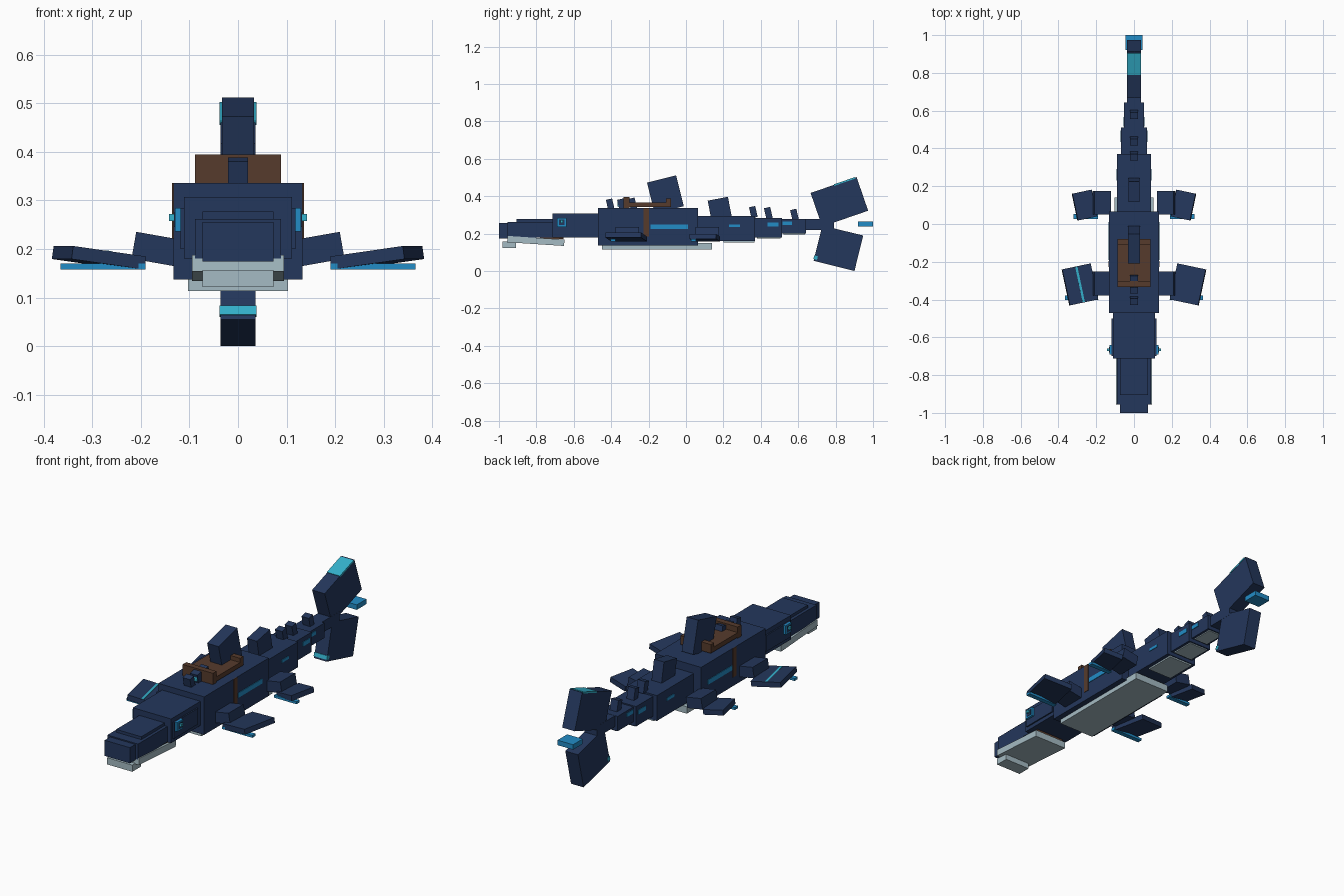
import bpy, bmesh
from math import radians
from mathutils import Matrix, Euler, Vector

old = bpy.data.objects.get("Cube")
if old:
    bpy.data.objects.remove(old, do_unlink=True)


def material(name, srgb):
    c = [((v / 255 + 0.055) / 1.055) ** 2.4 for v in srgb] + [1]
    m = bpy.data.materials.new(name)
    m.diffuse_color = c
    m.use_nodes = True
    for n in m.node_tree.nodes:
        if n.type == 'BSDF_PRINCIPLED':
            n.inputs["Base Color"].default_value = c
            n.inputs["Roughness"].default_value = 0.9
    return m


NAVY = material("navy", (36, 55, 92))
BLUE = material("bright blue", (34, 140, 198))
CYAN = material("cyan", (52, 178, 205))
PALE = material("pale grey", (165, 187, 195))
BROWN = material("leather brown", (86, 59, 44))


def block(name, mat, centre, size, rot=(0, 0, 0)):
    """Box given by centre, full size and rotation in degrees."""
    bm = bmesh.new()
    bmesh.ops.create_cube(bm, size=1)
    turn = Euler([radians(a) for a in rot]).to_matrix().to_4x4()
    bm.transform(Matrix.Translation(centre) @ turn @ Matrix.Diagonal(Vector((*size, 1))))
    me = bpy.data.meshes.new(name)
    bm.to_mesh(me)
    bm.free()
    me.materials.append(mat)
    ob = bpy.data.objects.new(name, me)
    bpy.context.collection.objects.link(ob)
    return ob


def span(name, mat, half, y0, y1, z0, z1):
    """Upright box centred on x = 0."""
    return block(name, mat, (0, (y0 + y1) / 2, (z0 + z1) / 2), (2 * half, y1 - y0, z1 - z0))


def pair(name, mat, centre, size, rot=(0, 0, 0)):
    """Box on the left (+x) and its mirror on the right."""
    for side, s in (("left", 1), ("right", -1)):
        block(f"{side}_{name}", mat, (s * centre[0], centre[1], centre[2]), size,
              (rot[0], s * rot[1], s * rot[2]))


# Body, head and tapering tail
for part in (
    ("body", 0.133, -0.47, 0.065, 0.137, 0.336),
    ("head", 0.111, -0.713, -0.47, 0.18, 0.307),
    ("cheeks", 0.118, -0.70, -0.50, 0.20, 0.284),
    ("snout", 0.089, -0.955, -0.713, 0.18, 0.262),
    ("snout_ridge", 0.073, -0.905, -0.713, 0.262, 0.277),
    ("snout_tip", 0.073, -1.0, -0.955, 0.174, 0.256),
    ("tail_base", 0.09, 0.065, 0.37, 0.16, 0.293),
    ("tail_middle", 0.069, 0.37, 0.512, 0.18, 0.284),
    ("tail_rear", 0.053, 0.512, 0.642, 0.20, 0.278),
    ("tail_end", 0.037, 0.642, 0.79, 0.22, 0.277),
):
    span(part[0], NAVY, *part[1:])

# Pale underside and jaw
span("belly_plate", PALE, 0.103, -0.45, 0.14, 0.114, 0.15)
span("tail_base_belly", PALE, 0.07, 0.20, 0.365, 0.152, 0.165)
span("tail_middle_belly", PALE, 0.055, 0.38, 0.505, 0.174, 0.185)
span("tail_rear_belly", PALE, 0.04, 0.52, 0.635, 0.195, 0.205)
block("lower_jaw", PALE, (0, -0.803, 0.161), (0.19, 0.305, 0.034), (-3.7, 0, 0))
span("jaw_tip", PALE, 0.073, -0.98, -0.91, 0.122, 0.157)
span("mouth_strap", BROWN, 0.082, -0.78, -0.655, 0.17, 0.183)

# Eyes
pair("eye", BLUE, (0.123, -0.665, 0.26), (0.014, 0.05, 0.048))
pair("eye_patch", NAVY, (0.128, -0.665, 0.26), (0.008, 0.03, 0.03))
pair("pupil", CYAN, (0.133, -0.665, 0.265), (0.018, 0.014, 0.014))

# Dorsal fins and back spines
block("dorsal_fin", NAVY, (0, -0.11, 0.41), (0.066, 0.16, 0.17), (14, 0, 0))
block("rear_dorsal_fin", NAVY, (0, 0.18, 0.335), (0.058, 0.11, 0.105), (11, 0, 0))
for i, (y, z) in enumerate(((-0.405, 0.355), (-0.345, 0.355), (-0.285, 0.36),
                            (0.36, 0.315), (0.44, 0.31), (0.58, 0.30))):
    block(f"back_spine_{i + 1}", NAVY, (0, y, z), (0.042, 0.034, 0.06), (13, 0, 0))
span("spine_glow", CYAN, 0.018, -0.365, -0.342, 0.345, 0.378)

# Saddle with lips and side straps
span("saddle_seat", BROWN, 0.088, -0.325, -0.08, 0.342, 0.366)
span("saddle_front_lip", BROWN, 0.088, -0.333, -0.303, 0.336, 0.395)
span("saddle_back_lip", BROWN, 0.088, -0.108, -0.08, 0.342, 0.388)
pair("saddle_strap", BROWN, (0.1335, -0.212, 0.26), (0.004, 0.03, 0.152))

# Flippers: stub, angled paddle, bright bar beneath
for name, y, py, px, size, by, x1 in (
    ("front", -0.315, -0.32, 0.286, (0.155, 0.195), -0.39, 0.365),
    ("rear", 0.113, 0.10, 0.262, (0.105, 0.145), 0.04, 0.32),
):
    pair(name + "_flipper_stub", NAVY, (0.17, y, 0.20), (0.09, 0.125, 0.056), (0, -10, 0))
    pz = 0.182 + 0.14 * (px - 0.286)
    pair(name + "_flipper", NAVY, (px, py, pz), (*size, 0.027), (0, -8, -12))
    pair(name + "_flipper_bar", BLUE, ((0.19 + x1) / 2, by, 0.164), (x1 - 0.19, 0.025, 0.013))
block("right_flipper_stripe", CYAN, (-0.286, -0.32, 0.1935), (0.012, 0.19, 0.006), (0, 8, 12))

# Side stripes
for i, (x, y0, y1, z0, z1) in enumerate((
    (0.133, -0.19, 0.01, 0.225, 0.25), (0.09, 0.23, 0.29, 0.235, 0.25),
    (0.069, 0.435, 0.495, 0.237, 0.26), (0.053, 0.515, 0.567, 0.247, 0.266),
)):
    pair(f"side_stripe_{i + 1}", BLUE, (x, (y0 + y1) / 2, (z0 + z1) / 2),
         (0.006, y1 - y0, z1 - z0))

# Tail flukes and glowing tail tip
block("upper_fluke", NAVY, (0, 0.82, 0.37), (0.073, 0.26, 0.19), (19, 0, 0))
block("lower_fluke", NAVY, (0, 0.815, 0.122), (0.073, 0.225, 0.195), (-14, 0, 0))
block("fluke_edge_glow", CYAN, (0, 0.848, 0.479), (0.076, 0.12, 0.008), (19, 0, 0))
block("lower_fluke_glow", CYAN, (0, 0.693, 0.072), (0.076, 0.02, 0.02), (-14, 0, 0))
span("tail_tip", BLUE, 0.045, 0.92, 1.0, 0.238, 0.264)
